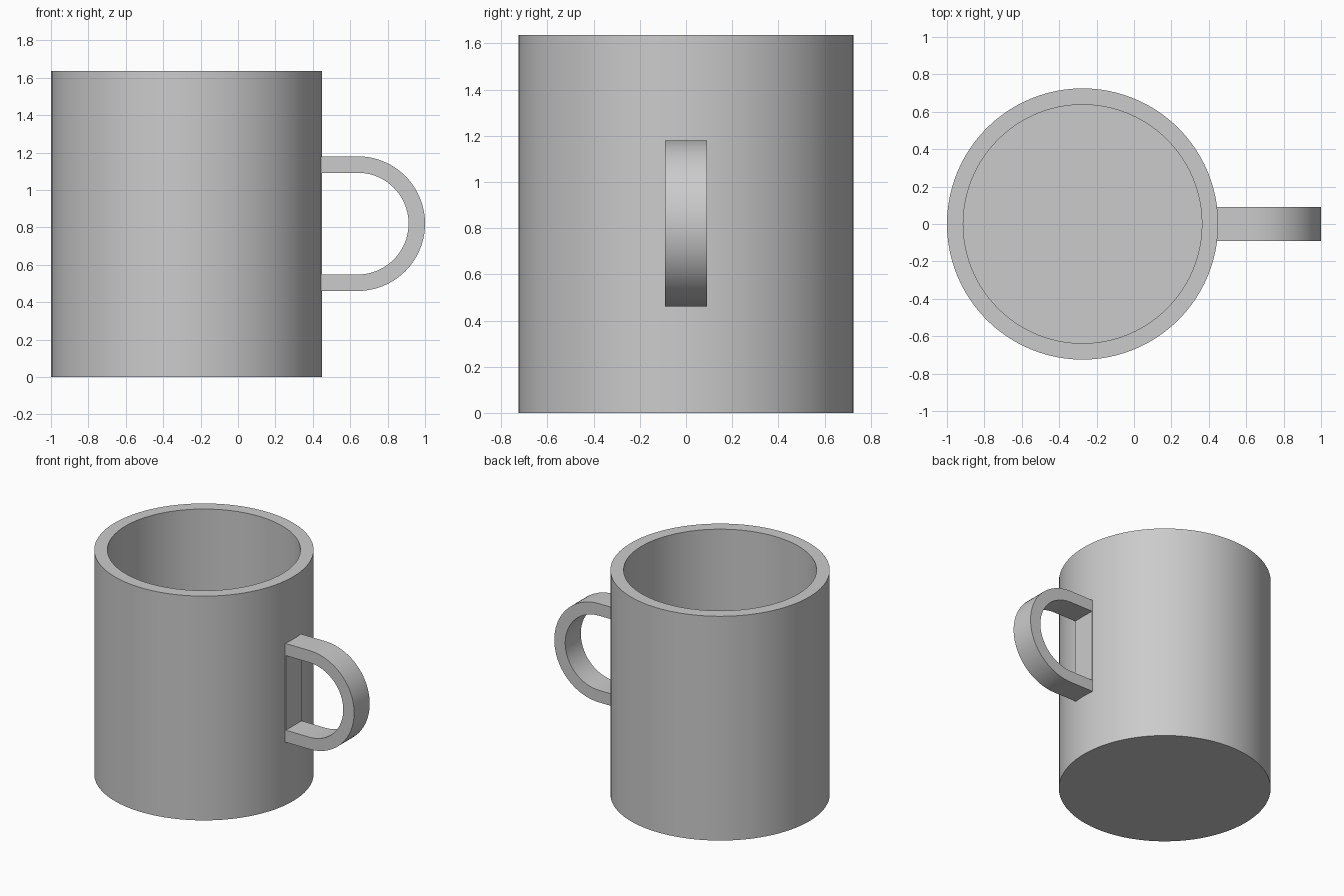
import bpy
import bmesh
from math import sin, cos, pi, radians
from mathutils import Vector

cube = bpy.data.objects.get("Cube")
if cube:
    bpy.data.objects.remove(cube, do_unlink=True)

# Single grey glaze
grey = bpy.data.materials.new("grey")
grey.use_nodes = True
colour = (0.6, 0.6, 0.6, 1)
grey.diffuse_color = colour
grey.node_tree.nodes["Principled BSDF"].inputs["Base Color"].default_value = colour


def finish(name, bm, location):
    bmesh.ops.recalc_face_normals(bm, faces=bm.faces)
    mesh = bpy.data.meshes.new(name)
    bm.to_mesh(mesh)
    bm.free()
    mesh.materials.append(grey)
    obj = bpy.data.objects.new(name, mesh)
    obj.location = location
    bpy.context.collection.objects.link(obj)
    bpy.ops.object.select_all(action="DESELECT")
    obj.select_set(True)
    bpy.context.view_layer.objects.active = obj
    bpy.ops.object.shade_smooth_by_angle(angle=radians(30))
    return obj


RADIUS, HEIGHT, WALL = 0.725, 1.636, 0.087
CENTRE_X = RADIUS - 1

# Cup: lathed wall section with a hollow inside and a solid floor
bm = bmesh.new()
inner = RADIUS - WALL
profile = [(0, 0), (RADIUS, 0), (RADIUS, HEIGHT),
           (inner, HEIGHT), (inner, WALL), (0, WALL)]
verts = [bm.verts.new((r, 0, z)) for r, z in profile]
edges = [bm.edges.new(pair) for pair in zip(verts, verts[1:])]
bmesh.ops.spin(bm, geom=verts + edges, cent=(0, 0, 0), axis=(0, 0, 1),
               angle=2 * pi, steps=96, use_merge=False)
bmesh.ops.remove_doubles(bm, verts=bm.verts, dist=0.0005)
finish("cup", bm, (CENTRE_X, 0, 0))

# Handle: flat-sided D ring, its straight back bar sunk into the cup wall
ARC_X, OUTER, INNER, HALF_WIDTH = 0.64, 0.36, 0.272, 0.09


def d_outline(radius, back_x):
    arc = [(ARC_X + radius * cos(a), radius * sin(a))
           for a in (pi / 2 - pi * i / 40 for i in range(41))]
    return [(back_x, radius)] + arc + [(back_x, -radius)]


bm = bmesh.new()
loops = [[bm.verts.new((x, -HALF_WIDTH, z)) for x, z in d_outline(r, back)]
         for r, back in ((OUTER, 0.41), (INNER, CENTRE_X + RADIUS))]
outer_loop, inner_loop = loops
count = len(outer_loop)
faces = []
for i in range(count):
    j = (i + 1) % count
    faces.append(bm.faces.new((outer_loop[i], outer_loop[j],
                               inner_loop[j], inner_loop[i])))
extruded = bmesh.ops.extrude_face_region(bm, geom=faces, use_keep_orig=True)
moved = [v for v in extruded["geom"] if isinstance(v, bmesh.types.BMVert)]
bmesh.ops.translate(bm, verts=moved, vec=Vector((0, 2 * HALF_WIDTH, 0)))
finish("handle", bm, (0, 0, 0.82))
